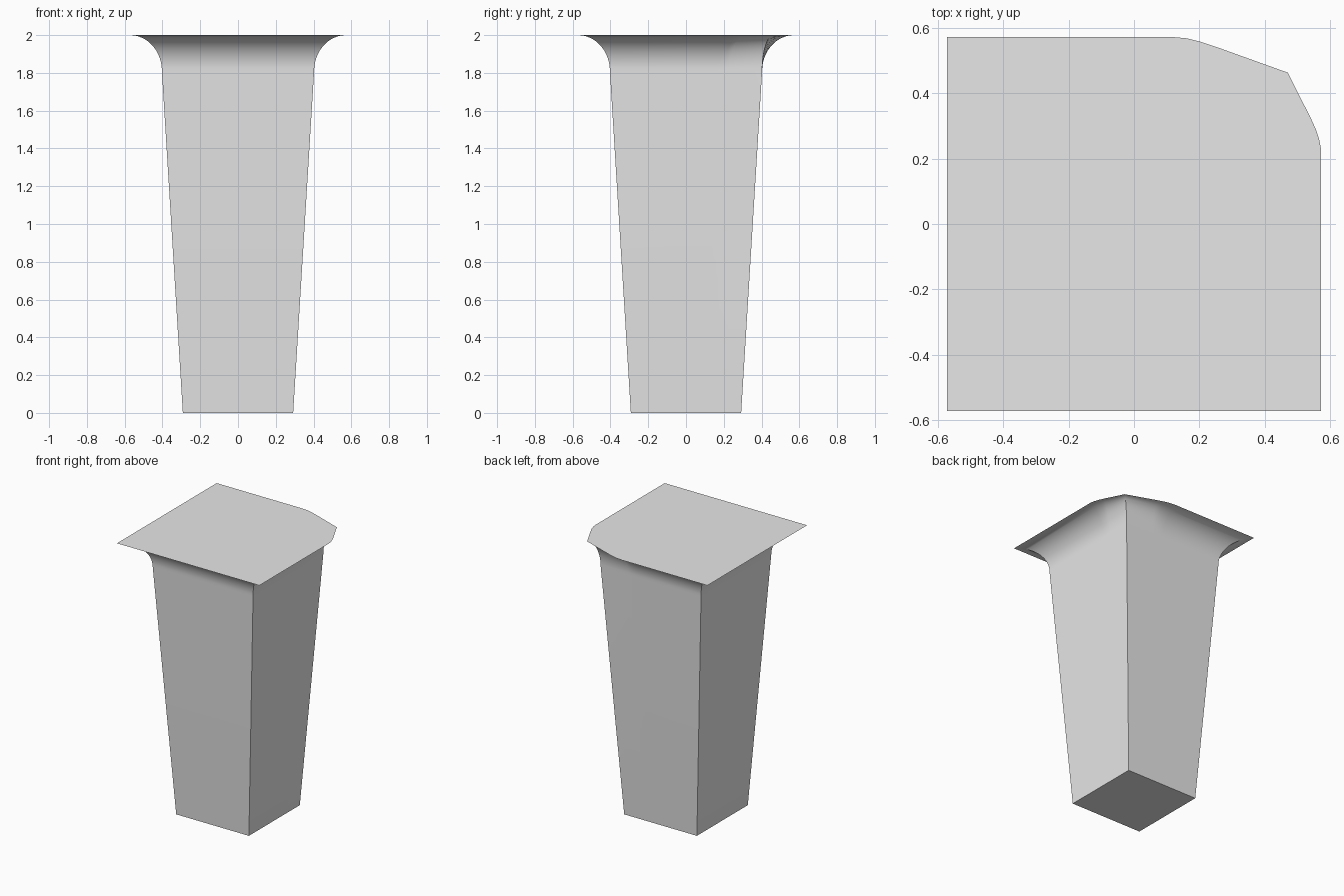
import bpy, bmesh, math
from mathutils import Vector

cube = bpy.data.objects.get("Cube")
if cube:
    bpy.data.objects.remove(cube, do_unlink=True)

FOOT, NECK, RIM = 0.292, 0.403, 0.572     # half widths
NECK_Z, TOP_Z = 1.81, 2.0
FLARE_STEPS = 16

mat = bpy.data.materials.new("light grey")
mat.use_nodes = True
grey = (0.8, 0.8, 0.8, 1)
mat.diffuse_color = grey
mat.node_tree.nodes["Principled BSDF"].inputs["Base Color"].default_value = grey

# Rim outline, square except for the trimmed back left corner
right_curve = [(RIM, 0.23), (0.566, 0.26), (0.556, 0.29), (0.54, 0.325)]
corner = (0.47, 0.463)
back_curve = [(0.25, 0.542), (0.205, 0.557), (0.16, 0.568), (0.115, RIM)]
rim = [Vector(p) for p in
       [(-RIM, -RIM), (RIM, -RIM), *right_curve, corner, *back_curve, (-RIM, RIM)]]

# Matching outline at the neck: a full square
shrink = NECK / RIM
neck = []
for p in rim:
    q = p * shrink
    if tuple(p) == tuple(Vector(corner)):
        q = Vector((NECK, NECK))
    elif p.x > abs(p.y):
        q.x = NECK
    elif p.y > abs(p.x):
        q.y = NECK
    neck.append(q)

bm = bmesh.new()


def ring(points, z):
    return [bm.verts.new((p.x, p.y, z)) for p in points]


# Tapered shaft, then a concave quarter-round flare up to the rim
rings = [ring([p * (FOOT / NECK) for p in neck], 0)]
for i in range(FLARE_STEPS + 1):
    a = math.pi / 2 * i / FLARE_STEPS
    t = 1 - math.cos(a)
    z = NECK_Z + (TOP_Z - NECK_Z) * math.sin(a)
    rings.append(ring([n.lerp(r, t) for n, r in zip(neck, rim)], z))

count = len(rim)
for low, high in zip(rings, rings[1:]):
    for i in range(count):
        j = (i + 1) % count
        bm.faces.new((low[i], low[j], high[j], high[i]))
bm.faces.new(reversed(rings[0]))
bm.faces.new(rings[-1])
bmesh.ops.recalc_face_normals(bm, faces=bm.faces)

mesh = bpy.data.meshes.new("flared_leg")
bm.to_mesh(mesh)
bm.free()
mesh.materials.append(mat)
leg = bpy.data.objects.new("flared_leg", mesh)
bpy.context.collection.objects.link(leg)

# Smooth flare with crisp corners
bpy.ops.object.select_all(action='DESELECT')
leg.select_set(True)
bpy.context.view_layer.objects.active = leg
bpy.ops.object.shade_smooth_by_angle(angle=math.radians(30))
